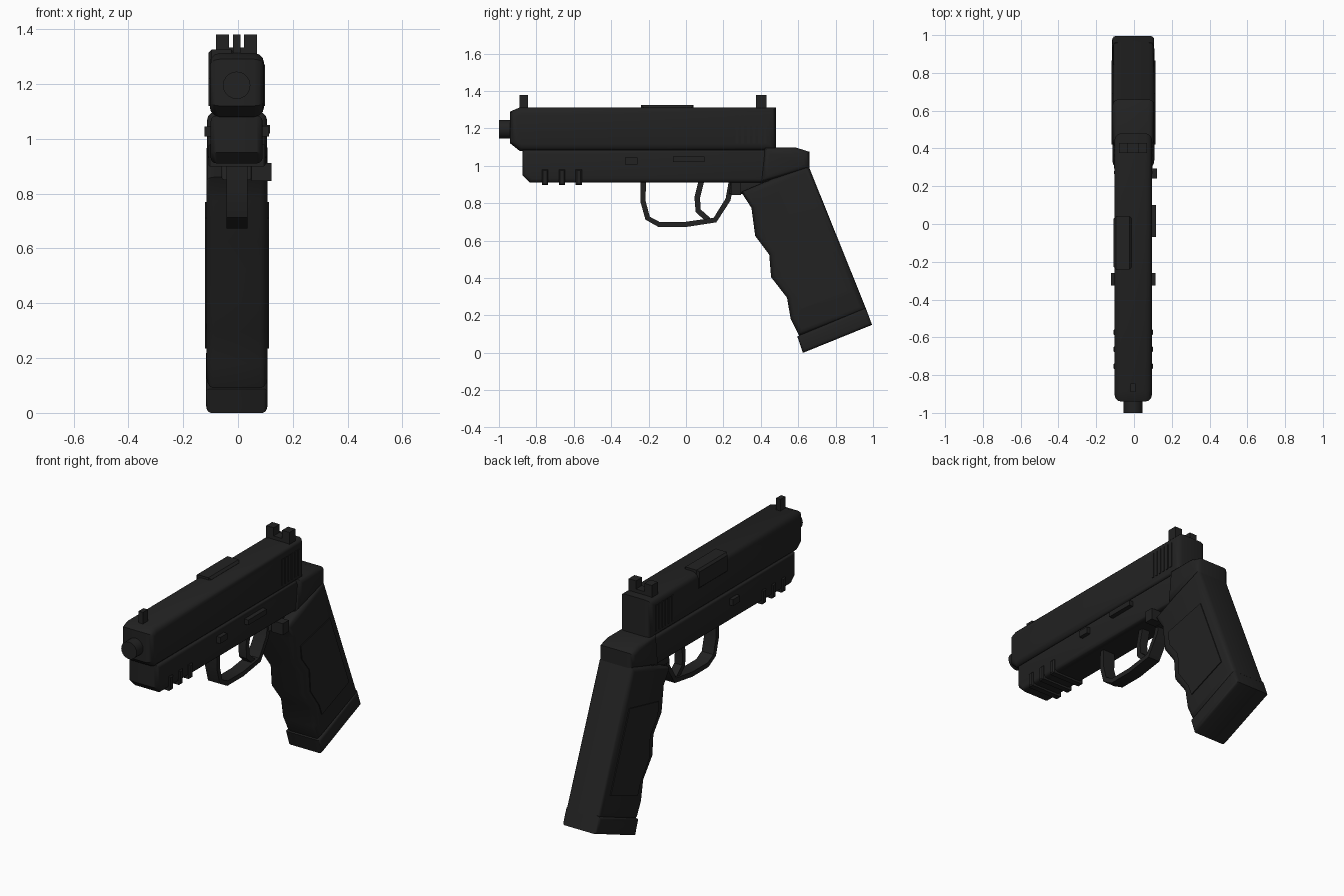
import bpy, bmesh, math
from mathutils import Vector

if "Cube" in bpy.data.objects:
    bpy.data.objects.remove(bpy.data.objects["Cube"])

CX = -0.005  # centre plane of the body

black = bpy.data.materials.new("matte_black")
black.diffuse_color = (0.016, 0.016, 0.016, 1)
black.use_nodes = True
black.node_tree.nodes["Principled BSDF"].inputs["Base Color"].default_value = black.diffuse_color


def finish(name, bm, smooth=True):
    bmesh.ops.recalc_face_normals(bm, faces=bm.faces)
    me = bpy.data.meshes.new(name)
    bm.to_mesh(me)
    bm.free()
    ob = bpy.data.objects.new(name, me)
    bpy.context.collection.objects.link(ob)
    me.materials.append(black)
    if smooth:
        bpy.ops.object.select_all(action='DESELECT')
        ob.select_set(True)
        bpy.context.view_layer.objects.active = ob
        bpy.ops.object.shade_smooth_by_angle(angle=math.radians(35))
    return ob


def slab(name, pts, x0, x1, bevel=0.0, seg=3):
    """Extrude a (y, z) side profile from x0 to x1 and round its rims."""
    bm = bmesh.new()
    face = bm.faces.new([bm.verts.new((x0, y, z)) for y, z in pts])
    ext = bmesh.ops.extrude_face_region(bm, geom=[face])
    verts = [g for g in ext['geom'] if isinstance(g, bmesh.types.BMVert)]
    bmesh.ops.translate(bm, verts=verts, vec=(x1 - x0, 0, 0))
    if bevel:
        rims = [e for e in bm.edges if abs(e.verts[0].co.x - e.verts[1].co.x) < 1e-5]
        bmesh.ops.bevel(bm, geom=rims, offset=bevel, segments=seg, profile=0.5,
                        affect='EDGES', clamp_overlap=True)
    return finish(name, bm)


def box(name, x0, x1, y0, y1, z0, z1, bevel=0.0):
    return slab(name, [(y0, z0), (y1, z0), (y1, z1), (y0, z1)], x0, x1, bevel, 1)


def strip(name, path, thick, x0, x1):
    """Bar of even thickness along an open (y, z) path."""
    p = [Vector(q) for q in path]
    left, right = [], []
    for i, q in enumerate(p):
        d = (p[min(i + 1, len(p) - 1)] - p[max(i - 1, 0)]).normalized()
        n = Vector((-d.y, d.x)) * thick / 2
        left.append(q + n)
        right.append(q - n)
    bm = bmesh.new()
    rings = [[bm.verts.new((x, v.x, v.y)) for x, v in
              ((x0, a), (x1, a), (x1, b), (x0, b))] for a, b in zip(left, right)]
    for r, s in zip(rings, rings[1:]):
        for k in range(4):
            bm.faces.new((r[k], r[(k + 1) % 4], s[(k + 1) % 4], s[k]))
    bm.faces.new(rings[0])
    bm.faces.new(rings[-1])
    return finish(name, bm)


def tube(name, r, y0, y1, z):
    a = [2 * math.pi * i / 20 for i in range(20)]
    bm = bmesh.new()
    f = bm.faces.new([bm.verts.new((CX + r * math.cos(t), y0, z + r * math.sin(t))) for t in a])
    ext = bmesh.ops.extrude_face_region(bm, geom=[f])
    bmesh.ops.translate(bm, vec=(0, y1 - y0, 0),
                        verts=[g for g in ext['geom'] if isinstance(g, bmesh.types.BMVert)])
    return finish(name, bm)


# Slide and muzzle
slab("slide", [(-0.94, 1.12), (-0.89, 1.08), (0.48, 1.08), (0.48, 1.312),
               (-0.89, 1.312), (-0.94, 1.29)], -0.103, 0.095, 0.035)
tube("barrel", 0.05, -1.0, -0.9, 1.195)
box("ejection_port", -0.108, -0.012, -0.24, 0.04, 1.21, 1.325, 0.012)

# Slide grip ribs on both sides
for i in range(6):
    y = 0.265 + i * 0.03
    for side, x in (("left", -0.107), ("right", 0.093)):
        box(f"slide_rib_{side}_{i}", x, x + 0.006, y, y + 0.016, 1.12, 1.27)

# Sights
box("front_sight", -0.019, 0.009, -0.89, -0.845, 1.30, 1.38)
box("rear_sight_base", -0.08, 0.07, 0.375, 0.43, 1.30, 1.332)
for side, x in (("left", -0.08), ("right", 0.022)):
    box(f"rear_sight_post_{side}", x, x + 0.048, 0.375, 0.43, 1.32, 1.38)

# Frame, with a flared tang behind the slide
slab("frame", [(-0.875, 1.085), (-0.875, 0.95), (-0.835, 0.91), (0.45, 0.91),
               (0.52, 1.085)], -0.1, 0.09, 0.022)
slab("tang", [(0.40, 0.91), (0.66, 0.985), (0.66, 1.075), (0.59, 1.097),
              (0.42, 1.097)], -0.113, 0.106, 0.03)
for i, y in enumerate((-0.77, -0.68, -0.59)):
    box(f"rail_lug_{i}", -0.108, 0.1, y, y + 0.033, 0.898, 0.98, 0.006)

# Controls
box("takedown_pin", -0.122, 0.113, -0.325, -0.26, 1.008, 1.045)
box("slide_stop", 0.08, 0.116, -0.07, 0.1, 1.02, 1.05)
box("magazine_button", 0.05, 0.122, 0.24, 0.295, 0.845, 0.912)

# Trigger and its guard
strip("trigger_guard", [(-0.228, 0.93), (-0.23, 0.81), (-0.205, 0.72), (-0.145, 0.687),
                        (0.0, 0.687), (0.155, 0.71), (0.225, 0.82), (0.245, 0.93)],
      0.028, -0.042, 0.034)
strip("trigger", [(0.085, 0.93), (0.06, 0.83), (0.065, 0.76), (0.12, 0.71)],
      0.03, -0.03, 0.02)

# Grip with finger grooves, side panels and base plate
slab("guard_root", [(0.23, 0.85), (0.31, 0.85), (0.48, 0.92), (0.24, 0.92)], -0.06, 0.05, 0.01)
slab("grip", [(0.295, 0.86), (0.35, 0.775), (0.37, 0.625), (0.445, 0.525), (0.455, 0.405),
              (0.54, 0.295), (0.56, 0.18), (0.605, 0.09), (0.965, 0.23), (0.655, 1.0),
              (0.46, 0.93)], -0.115, 0.108, 0.03)
panel = [(0.42, 0.71), (0.43, 0.63), (0.50, 0.54), (0.51, 0.41), (0.59, 0.30),
         (0.615, 0.235), (0.865, 0.33), (0.69, 0.77)]
for side, x in (("left", -0.120), ("right", 0.104)):
    slab(f"grip_panel_{side}", panel, x, x + 0.009)
slab("base_plate", [(0.595, 0.088), (0.625, 0.0), (0.995, 0.15), (0.96, 0.242)],
     -0.116, 0.107, 0.018)
